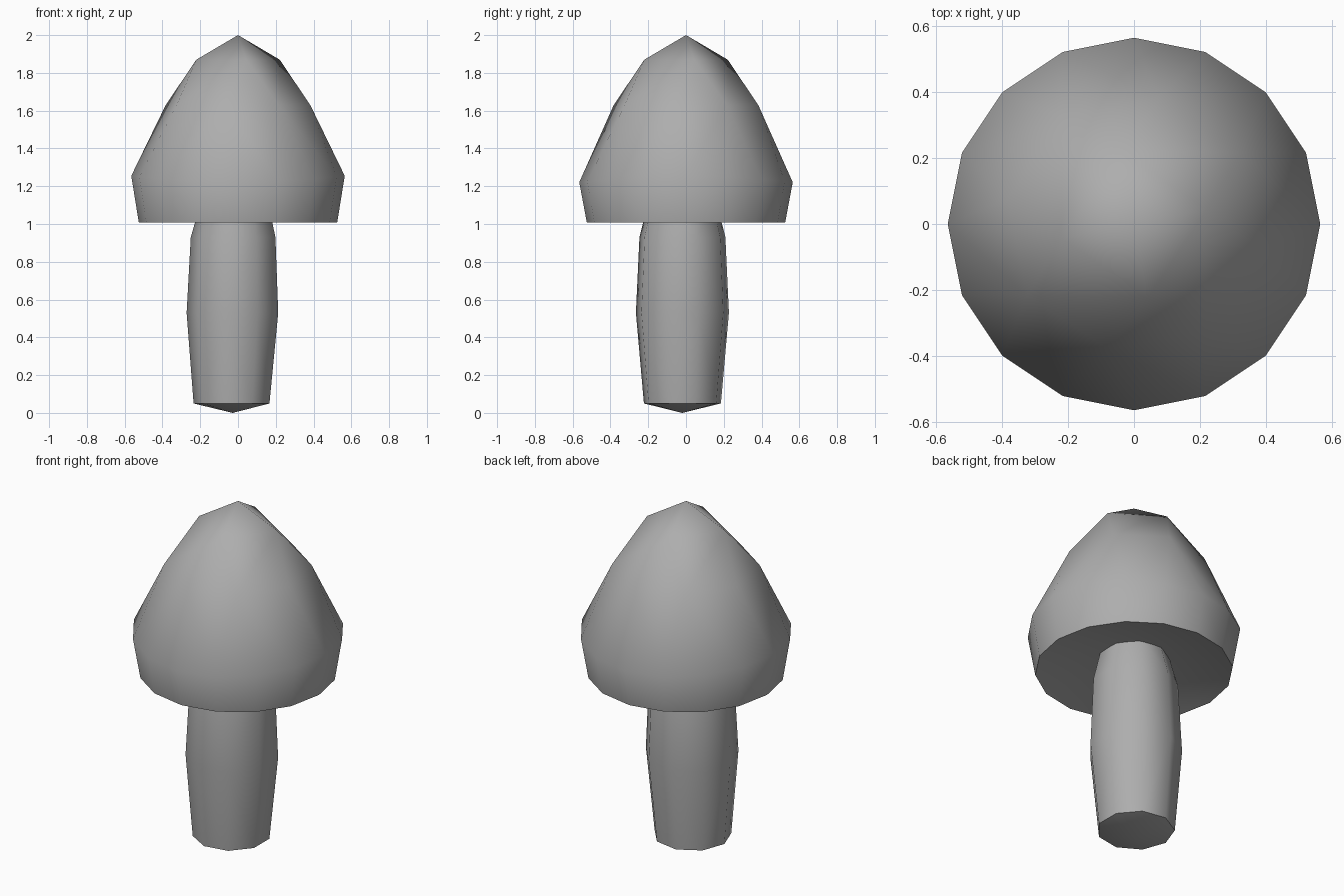
import bpy, bmesh
from math import cos, sin, radians, tau

if "Cube" in bpy.data.objects:
    bpy.data.objects.remove(bpy.data.objects["Cube"])

grey = bpy.data.materials.new("dark_grey")
grey.diffuse_color = (0.42, 0.42, 0.42, 1)
grey.use_nodes = True
grey.node_tree.nodes["Principled BSDF"].inputs["Base Color"].default_value = grey.diffuse_color


def ring(count, radius, z, turn=0.0, centre=(0, 0), wave=0.0):
    """Points of a regular polygon, optionally wavy in height."""
    angles = [radians(turn) + tau * i / count for i in range(count)]
    return [(centre[0] + radius * cos(a), centre[1] + radius * sin(a),
             z + wave * cos(2 * a)) for a in angles]


def hull_object(name, points, hollow=0.0):
    """Skin a convex set of rings, push the flat base inwards, smooth it."""
    bm = bmesh.new()
    for p in points:
        bm.verts.new(p)
    bmesh.ops.convex_hull(bm, input=bm.verts[:])
    bmesh.ops.dissolve_limit(bm, angle_limit=0.001, verts=bm.verts[:], edges=bm.edges[:])
    bmesh.ops.recalc_face_normals(bm, faces=bm.faces[:])
    if hollow:
        base = min(bm.faces, key=lambda f: f.calc_center_median().z)
        middle = bmesh.ops.poke(bm, faces=[base])["verts"][0]
        middle.co.z += hollow
    mesh = bpy.data.meshes.new(name)
    bm.to_mesh(mesh)
    bm.free()
    mesh.materials.append(grey)
    obj = bpy.data.objects.new(name, mesh)
    bpy.context.collection.objects.link(obj)
    bpy.ops.object.select_all(action='DESELECT')
    bpy.context.view_layer.objects.active = obj
    obj.select_set(True)
    bpy.ops.object.shade_smooth_by_angle(angle=radians(60))
    return obj


# Cap: side count halves towards the pointed top, underside slightly hollow
hull_object("cap",
            ring(16, 0.525, 1.007)
            + ring(16, 0.565, 1.238, wave=0.017)
            + ring(8, 0.39, 1.63, turn=-11.25)
            + ring(4, 0.225, 1.87, turn=11.25)
            + [(0, 0, 2.0)], hollow=0.13)

# Stem: nine-sided, slightly bulging and off centre, with a blunt pointed foot
stem_points = [(-0.028, -0.02, 0.0)]
for radius, z, x in [(0.207, 0.05, -0.028), (0.25, 0.53, -0.022),
                     (0.231, 0.93, -0.019), (0.18, 1.13, -0.013)]:
    stem_points += ring(9, radius, z, turn=20, centre=(x, -0.019))
hull_object("stem", stem_points)
